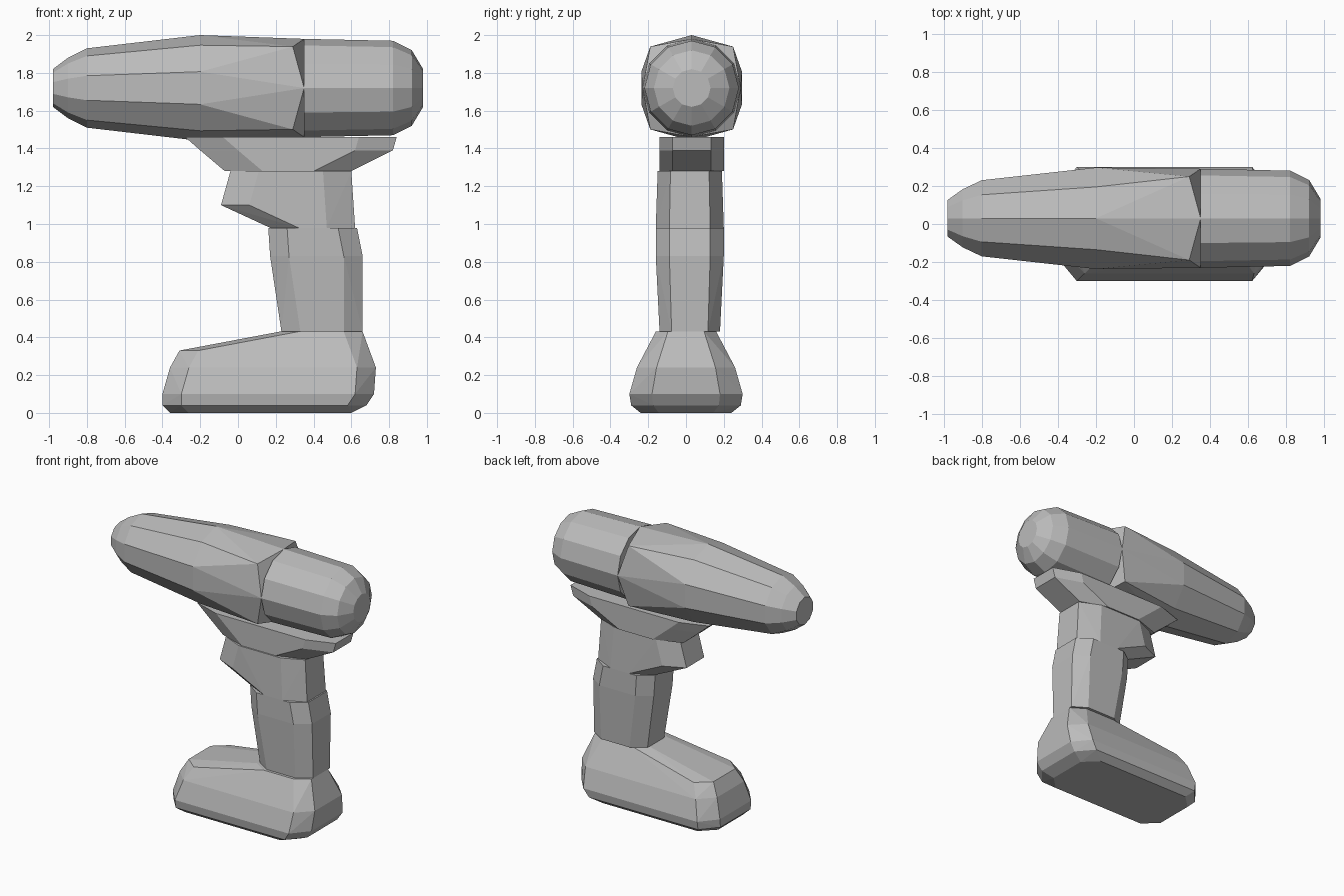
import bpy, bmesh, math

cube = bpy.data.objects.get("Cube")
if cube:
    bpy.data.objects.remove(cube, do_unlink=True)

shade = (0.5, 0.5, 0.5, 1)
grey = bpy.data.materials.new("plain grey")
grey.use_nodes = True
grey.diffuse_color = shade
grey.node_tree.nodes["Principled BSDF"].inputs["Base Color"].default_value = shade


def hull(name, points):
    """Faceted convex solid around a set of points."""
    bm = bmesh.new()
    for point in points:
        bm.verts.new(point)
    result = bmesh.ops.convex_hull(bm, input=bm.verts)
    spare = {item for item in result["geom_interior"] + result["geom_unused"]
             if isinstance(item, bmesh.types.BMVert)}
    bmesh.ops.delete(bm, geom=list(spare), context="VERTS")
    bmesh.ops.recalc_face_normals(bm, faces=bm.faces)
    mesh = bpy.data.meshes.new(name)
    bm.to_mesh(mesh)
    bm.free()
    mesh.materials.append(grey)
    part = bpy.data.objects.new(name, mesh)
    bpy.context.collection.objects.link(part)


def ring(x, radius, sides, turn=0):
    """Regular outline around the lengthwise axis of the tool's head."""
    centre_y, centre_z = 0.03, 1.72
    points = []
    for step in range(sides):
        angle = math.tau * (step + turn) / sides
        points.append((x,
                       centre_y + radius * math.sin(angle),
                       centre_z + radius * math.cos(angle)))
    return points


def tier(z, back, front, half_width, middle, inset):
    """Level outline with chamfered corners, mirrored about its middle line."""
    points = []
    for side in (-1, 1):
        for x in (back, front):
            points.append((x, middle + side * half_width * 0.6, z))
        for x in (back + inset, front - inset):
            points.append((x, middle + side * half_width, z))
    return points


def stack(name, tiers, middle=0.0, inset=0.1):
    """Solid built from level outlines, listed from top to bottom."""
    points = []
    for level in tiers:
        points += tier(*level, middle, inset)
    hull(name, points)


# Barrel: long tapered nose, square-cornered collar and a notched rear end
nose = [(-0.98, 0.1), (-0.9, 0.16), (-0.8, 0.21), (-0.2, 0.28)]
barrel = []
for x, radius in nose:
    barrel += ring(x, radius, sides=10)
barrel += ring(0.29, 0.31, sides=4, turn=0.5)
barrel += ring(0.35, 0.26, sides=4)
hull("barrel", barrel)

# Motor housing: round can with a domed end
dome = [(0.35, 0.26), (0.82, 0.25), (0.92, 0.2), (0.98, 0.1)]
housing = []
for x, radius in dome:
    housing += ring(x, radius, sides=12)
hull("motor_housing", housing)

# Neck: wedge flaring up from the grip to the head
stack("neck", [(1.46, -0.28, 0.84, 0.17),
               (1.39, -0.2, 0.82, 0.17),
               (1.28, -0.07, 0.6, 0.17)], middle=0.03, inset=0.2)

# Trigger block: top of the grip with a finger wedge
stack("trigger_block", [(1.28, -0.04, 0.6, 0.17),
                        (1.1, -0.09, 0.61, 0.17),
                        (0.98, 0.17, 0.62, 0.18)], middle=0.02, inset=0.15)

# Handle: slightly swollen grip
stack("handle", [(0.98, 0.16, 0.63, 0.18),
                 (0.83, 0.17, 0.66, 0.18),
                 (0.43, 0.23, 0.66, 0.16)], middle=0.02)

# Battery base: wide foot with shoulders rising to the handle
stack("battery_base", [(0.43, 0.22, 0.66, 0.16),
                       (0.33, -0.31, 0.69, 0.21),
                       (0.24, -0.36, 0.73, 0.26),
                       (0.1, -0.4, 0.72, 0.3),
                       (0.04, -0.4, 0.68, 0.29),
                       (0, -0.36, 0.6, 0.24)])
